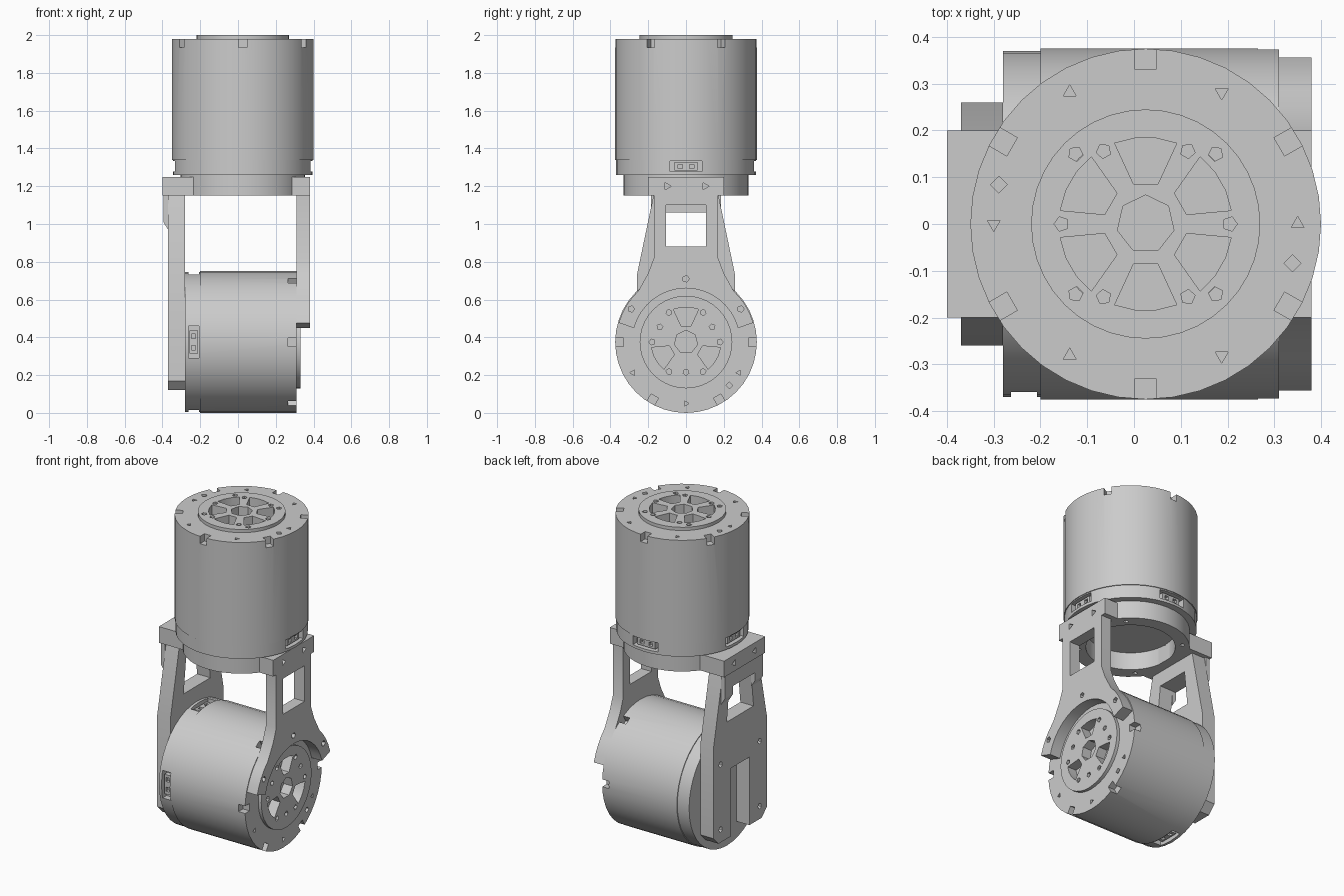
import bpy, bmesh
from math import sin, cos, pi, radians
from mathutils import Matrix, Vector

if "Cube" in bpy.data.objects:
    bpy.data.objects.remove(bpy.data.objects["Cube"])

grey = bpy.data.materials.new("plain_grey")
grey.use_nodes = True
COLOUR = (0.6, 0.6, 0.6, 1)
grey.diffuse_color = COLOUR
grey.node_tree.nodes["Principled BSDF"].inputs["Base Color"].default_value = COLOUR

# Local frames: "up" keeps z as the axis, "side" turns local x, y, z to world y, z, x
SIDE = Matrix(((0, 0, 1, 0), (1, 0, 0, 0), (0, 1, 0, 0), (0, 0, 0, 1)))
UPPER = Matrix.Translation((0.025, 0, 1.26))
LOWER = Matrix.Translation((-0.28, 0, 0.375)) @ SIDE


def polar(r, deg):
    return Vector((r * cos(radians(deg)), r * sin(radians(deg))))


def circle(r, sides=40, centre=(0, 0), turn=0):
    return [Vector(centre) + polar(r, turn + 360 * i / sides) for i in range(sides)]


def arc(r, a, b, steps):
    return [polar(r, a + (b - a) * i / steps) for i in range(steps + 1)]


def rect(w, h, centre=(0, 0), turn=0):
    rot = Matrix.Rotation(radians(turn), 2)
    return [rot @ (Vector(centre) + Vector((sx * w / 2, sy * h / 2)))
            for sx, sy in ((-1, -1), (1, -1), (1, 1), (-1, 1))]


def mirrored(half):
    """Close an outline from its +x half, listed from the bottom up."""
    return [Vector(p) for p in half] + [Vector((-p[0], p[1])) for p in reversed(half)]


def add_prism(bm, outline, z0, z1, matrix):
    rings = [[bm.verts.new(matrix @ Vector((p[0], p[1], z))) for p in outline] for z in (z0, z1)]
    n = len(outline)
    bm.faces.new(rings[0][::-1])
    bm.faces.new(rings[1])
    for i in range(n):
        j = (i + 1) % n
        bm.faces.new((rings[0][i], rings[0][j], rings[1][j], rings[1][i]))


def solid(name, prisms, matrix=Matrix()):
    bm = bmesh.new()
    for outline, z0, z1 in prisms:
        add_prism(bm, outline, z0, z1, matrix)
    bmesh.ops.recalc_face_normals(bm, faces=bm.faces)
    mesh = bpy.data.meshes.new(name)
    bm.to_mesh(mesh)
    bm.free()
    mesh.materials.append(grey)
    obj = bpy.data.objects.new(name, mesh)
    bpy.context.collection.objects.link(obj)
    return obj


def finish(obj, cutter=None):
    bpy.ops.object.select_all(action='DESELECT')
    bpy.context.view_layer.objects.active = obj
    obj.select_set(True)
    if cutter:
        mod = obj.modifiers.new("cut", 'BOOLEAN')
        mod.operation, mod.solver, mod.object = 'DIFFERENCE', 'EXACT', cutter
        bpy.ops.object.modifier_apply(modifier=mod.name)
        bpy.data.objects.remove(cutter)
    bpy.ops.object.shade_smooth_by_angle(angle=radians(30))


def motor(prefix, matrix, base, length, phase, plugs, pockets, bolts):
    # Base cap with plug recesses
    cap = solid(prefix + "_base_cap", [(circle(0.37), 0, base)], matrix)
    mid = base / 2 + 0.005
    cuts = [(rect(0.1, 0.17, (0.37, 0), a), mid - 0.028, mid + 0.028) for a in plugs]
    finish(cap, solid("cutter", cuts, matrix))
    # Two-pin sockets inside the recesses
    for a in plugs:
        socket = solid(prefix + "_plug_socket", [(rect(0.04, 0.12, (0.33, 0), a),
                                                  mid - 0.022, mid + 0.022)], matrix)
        pins = [(rect(0.04, 0.025, (0.35, y), a), mid - 0.011, mid + 0.011) for y in (-0.03, 0.03)]
        finish(socket, solid("cutter", pins, matrix))
    # Main can with rim notches and face holes
    can = solid(prefix + "_can", [(circle(0.375), base, length)], matrix)
    cuts = []
    for k in range(6):
        a = phase + 60 * k
        cuts.append((rect(0.07, 0.045, (0.365, 0), a), length - 0.045, length + 0.02))
        cuts.append((circle(0.016, 3, polar(0.325, a + 30), a), length - 0.025, length + 0.02))
    for a in (165, 345):
        cuts.append((circle(0.018, 4, polar(0.325, a + phase - 30)), length - 0.025, length + 0.02))
    cuts.append((circle(0.2), length - 0.07, length + 0.02))
    finish(can, solid("cutter", cuts, matrix))
    # Output hub with spoke pockets, centre bore and bolt holes
    top = length + 0.02
    hub = solid(prefix + "_hub", [(circle(0.245), length - 0.0005, top),
                                  (circle(0.199), length - 0.07, length + 0.0002)], matrix)
    bpy.data.objects.remove(hub)
    hub = solid(prefix + "_hub", [(circle(0.245), length - 0.068, top)], matrix)
    cuts = [(circle(0.062, 7, turn=90), top - 0.06, top + 0.02)]
    for a in pockets:
        cuts.append((arc(0.185, a - 21, a + 21, 3) + arc(0.09, a + 17, a - 17, 1),
                     top - 0.06, top + 0.02))
    for r, a in bolts:
        cuts.append((circle(0.016, 5, polar(r, a), a), top - 0.03, top + 0.02))
    finish(hub, solid("cutter", cuts, matrix))


motor("upper", UPPER, 0.08, 0.72, 30, (0, 90, 180), range(30, 390, 60),
      [(0.18, a) for a in range(0, 360, 60)] + [(0.212, a) for a in (45, 135, 225, 315)])
motor("lower", LOWER, 0.08, 0.59, 0, (90, 180, 270), (90, 210, 330),
      [(0.18, a) for a in range(0, 360, 60)] + [(0.16, a) for a in (30, 150, 270)])

# Mounting ring under the upper motor
ring = solid("mounting_ring", [(circle(0.33), -0.11, 0.003)], UPPER)
cuts = [(circle(0.25), -0.2, -0.002)]
cuts += [(circle(0.013, 6, polar(0.29, a)), -0.15, -0.08) for a in range(45, 405, 90)]
finish(ring, solid("cutter", cuts, UPPER))

# Blocks joining the ring to the two side arms, with bolt holes
for name, x0, x1, face in (("left_arm_block", 0.27, 0.38, 0.38),
                           ("right_arm_block", -0.40, -0.22, -0.40)):
    block = solid(name, [(rect(0.4, 0.1, (0, 1.2)), x0, x1)], SIDE)
    cuts = [(circle(0.022, 3, (y, 1.2)), face - 0.03, face + 0.03) for y in (-0.1, 0.1)]
    finish(block, solid("cutter", cuts, SIDE))

# Left arm: straight leg flaring into a horseshoe around the lower hub
centre = Vector((0, 0.375))
inner = [p + centre for p in arc(0.285, 90, 15, 8)]
outer = [p + centre for p in arc(0.37, 16, 47, 4)]
leg = inner + outer + [Vector(p) for p in ((0.2, 0.74), (0.17, 0.82), (0.17, 1.16))]
outline = leg[1:] + [Vector((-p.x, p.y)) for p in reversed(leg)]
left_arm = solid("left_arm", [(outline, 0.31, 0.38)], SIDE)
cuts = [(rect(0.21, 0.22, (0, 0.99)), 0.2, 0.5)]
cuts += [(circle(0.018, 5, p), 0.35, 0.42) for p in ((0, 0.71), (0.29, 0.55), (-0.29, 0.55))]
finish(left_arm, solid("cutter", cuts, SIDE))

# Right arm: tapered plate with a window and a slot between two feet
plate = mirrored([(0.09, 0.12), (0.21, 0.12), (0.26, 0.17), (0.26, 0.73), (0.17, 1.16)])
plate += [Vector((-0.09, 0.55)), Vector((0.09, 0.55))]
plate = plate[:-2]
# Slot sides rise between the feet
plate = plate + [Vector((-0.09, 0.54)), Vector((0.09, 0.54))]
right_arm = solid("right_arm", [(plate, -0.37, -0.28)], SIDE)
cuts = [(mirrored([(0.13, 0.84), (0.105, 1.06)]), -0.5, -0.2)]
cuts += [(circle(0.018, 5, (s * 0.19, z)), -0.4, -0.34) for s in (-1, 1) for z in (0.2, 0.6)]
finish(right_arm, solid("cutter", cuts, SIDE))

# Thickened top of the right arm, sloping back to the plate
for s in (-1, 1):
    pad = solid("right_arm_pad", [([(-0.395, 1.16), (-0.395, 1.01), (-0.37, 0.97), (-0.369, 1.16)],
                                   -s * 0.107, -s * 0.185)],
                Matrix(((1, 0, 0, 0), (0, 0, 1, 0), (0, 1, 0, 0), (0, 0, 0, 1))))
    finish(pad)
bridge = solid("right_arm_bridge", [(rect(0.22, 0.1, (0, 1.11)), -0.395, -0.369)], SIDE)
finish(bridge)
